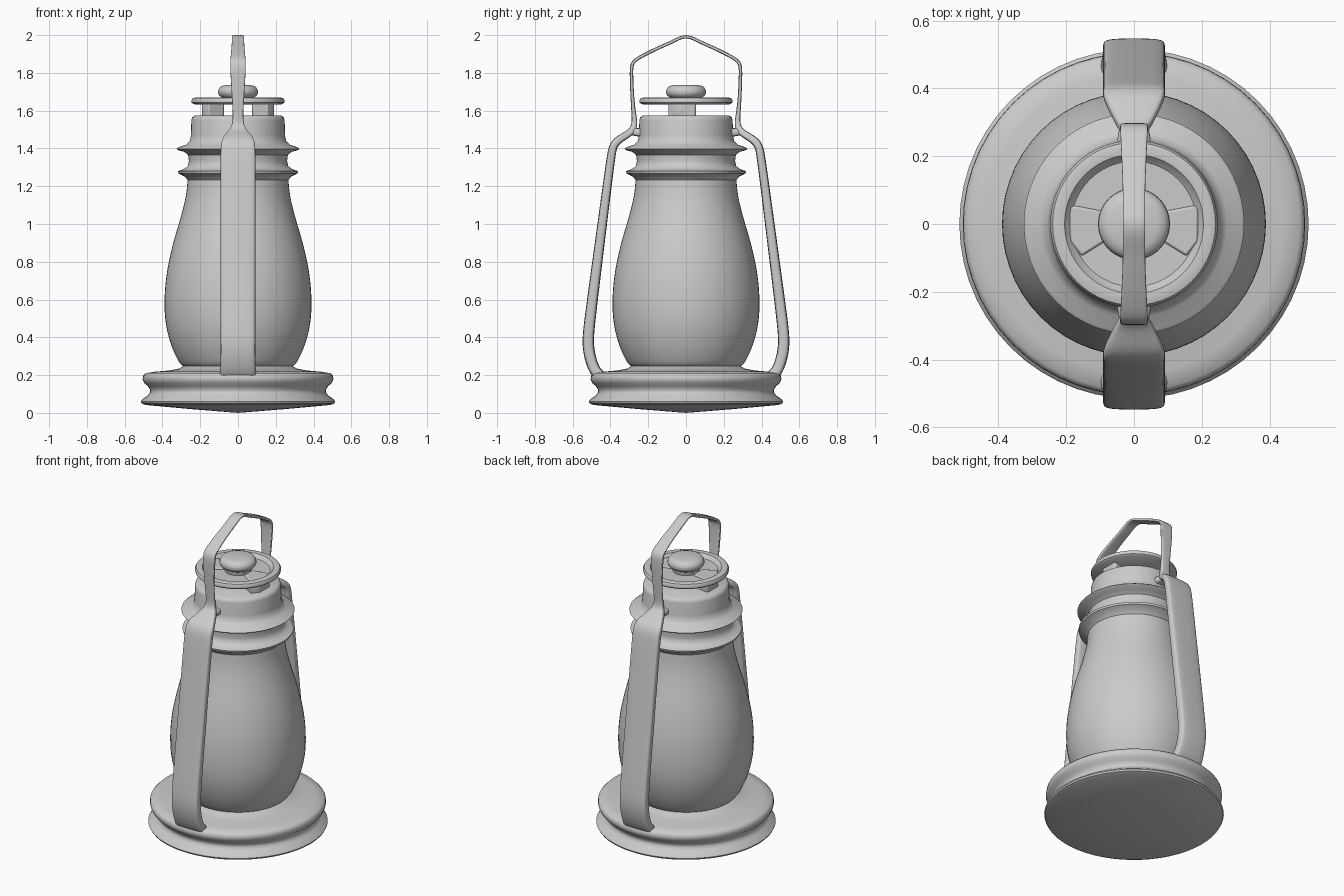
import bpy, bmesh, math
from mathutils import Vector


def finish(name, bm, angle=40):
    bmesh.ops.recalc_face_normals(bm, faces=bm.faces)
    me = bpy.data.meshes.new(name)
    bm.to_mesh(me)
    bm.free()
    ob = bpy.data.objects.new(name, me)
    bpy.context.collection.objects.link(ob)
    bpy.ops.object.select_all(action='DESELECT')
    ob.select_set(True)
    bpy.context.view_layer.objects.active = ob
    bpy.ops.object.shade_smooth_by_angle(angle=math.radians(angle))
    return ob


def smooth_curve(pts, n=4):
    # Catmull-Rom through the profile points
    p = [Vector(q) for q in pts]
    p = [2 * p[0] - p[1]] + p + [2 * p[-1] - p[-2]]
    out = []
    for a, b, c, d in zip(p, p[1:], p[2:], p[3:]):
        for i in range(n):
            t = i / n
            out.append(0.5 * (2 * b + (c - a) * t + (2 * a - 5 * b + 4 * c - d) * t * t
                              + (3 * b - a - 3 * c + d) * t ** 3))
    return out + [p[-2]]


def lathe(name, profile, steps=56, angle=40):
    bm = bmesh.new()
    vs = [bm.verts.new((r, 0, z)) for r, z in profile]
    es = [bm.edges.new(e) for e in zip(vs, vs[1:])]
    bmesh.ops.spin(bm, geom=vs + es, cent=(0, 0, 0), axis=(0, 0, 1),
                   angle=2 * math.pi, steps=steps)
    bmesh.ops.remove_doubles(bm, verts=bm.verts, dist=1e-5)
    return finish(name, bm, angle)


def ribbon(name, path):
    # path of (y, z, half width in x, thickness), swept with a chamfered section
    bm = bmesh.new()
    rings = []
    for i, (y, z, w, t) in enumerate(path):
        a, b = path[max(i - 1, 0)], path[min(i + 1, len(path) - 1)]
        tan = Vector((0, b[0] - a[0], b[1] - a[1])).normalized()
        nrm = Vector((0, -tan.z, tan.y))
        h = t / 2
        c = h * 0.4
        sec = [(w, h - c), (w - c, h), (c - w, h), (-w, h - c),
               (-w, c - h), (c - w, -h), (w - c, -h), (w, c - h)]
        rings.append([bm.verts.new(Vector((u, y, z)) + nrm * v) for u, v in sec])
    for r, s in zip(rings, rings[1:]):
        for k in range(8):
            bm.faces.new((r[k], r[(k + 1) % 8], s[(k + 1) % 8], s[k]))
    bm.faces.new(rings[0])
    bm.faces.new(rings[-1])
    ob = finish(name, bm, 60)
    ob.modifiers.new("round", 'SUBSURF').levels = 2
    ob.modifiers["round"].render_levels = 2
    return ob


# base with waisted rim and slightly conical underside
lathe("base", [(0, 0.0), (0.25, 0.02), (0.49, 0.042), (0.51, 0.05), (0.515, 0.06), (0.505, 0.073),
               (0.478, 0.092), (0.465, 0.108), (0.465, 0.122), (0.478, 0.142), (0.498, 0.16),
               (0.505, 0.178), (0.503, 0.197), (0.49, 0.21), (0.44, 0.218), (0.36, 0.225),
               (0.31, 0.235), (0.285, 0.25), (0, 0.25)])

# bulging glass globe
globe = smooth_curve([(0.285, 0.243), (0.312, 0.27), (0.35, 0.35), (0.378, 0.45), (0.389, 0.56),
                      (0.384, 0.68), (0.368, 0.79), (0.34, 0.91), (0.302, 1.04),
                      (0.276, 1.15), (0.265, 1.25)])
lathe("glass_globe", globe)

# collar with two flared flanges and the flat-topped chimney
lathe("collar", [(0, 1.22), (0.262, 1.225), (0.28, 1.25), (0.315, 1.268), (0.318, 1.28),
                 (0.285, 1.291), (0.265, 1.308), (0.26, 1.335), (0.264, 1.365), (0.285, 1.382),
                 (0.318, 1.391), (0.325, 1.398), (0.315, 1.406), (0.275, 1.42), (0.255, 1.44),
                 (0.249, 1.47), (0.247, 1.55), (0.242, 1.566), (0.23, 1.574), (0, 1.575)])

# dished cap plate and knob
lathe("cap_plate", [(0, 1.632), (0.235, 1.634), (0.245, 1.642), (0.247, 1.654), (0.24, 1.666),
                    (0.225, 1.67), (0.205, 1.668), (0.195, 1.655), (0.185, 1.646), (0, 1.644)])
lathe("cap_knob", [(0, 1.64), (0.075, 1.64), (0.08, 1.668), (0.098, 1.678), (0.106, 1.695),
                   (0.104, 1.712), (0.092, 1.728), (0.07, 1.735), (0, 1.737)])

# two wedge supports under the cap plate
for side, name in ((1, "cap_support_right"), (-1, "cap_support_left")):
    bm = bmesh.new()
    outline = [(0.075, -0.045), (0.155, -0.095), (0.19, -0.05), (0.19, 0.045), (0.18, 0.055), (0.075, 0.035)]
    face = bm.faces.new([bm.verts.new((side * x, y, 1.565)) for x, y in outline])
    ext = bmesh.ops.extrude_face_region(bm, geom=[face])
    for v in ext["geom"]:
        if isinstance(v, bmesh.types.BMVert):
            v.co.z = 1.654
    ob = finish(name, bm)
    bev = ob.modifiers.new("soft", 'BEVEL')
    bev.width, bev.segments = 0.008, 2

# one continuous frame: wide side straps narrowing into the carrying handle
half = [(0.44, 0.19, 0.10, 0.06), (0.472, 0.207, 0.098, 0.062), (0.495, 0.25, 0.092, 0.062),
        (0.515, 0.32, 0.092, 0.062), (0.519, 0.39, 0.092, 0.062), (0.511, 0.48, 0.092, 0.06),
        (0.45, 0.95, 0.092, 0.052), (0.397, 1.36, 0.092, 0.046), (0.387, 1.41, 0.092, 0.046),
        (0.365, 1.442, 0.088, 0.044), (0.32, 1.468, 0.066, 0.04), (0.285, 1.492, 0.048, 0.04),
        (0.269, 1.53, 0.028, 0.032), (0.279, 1.60, 0.028, 0.022), (0.286, 1.70, 0.034, 0.019),
        (0.29, 1.81, 0.041, 0.019), (0.286, 1.85, 0.041, 0.019), (0.262, 1.876, 0.04, 0.019),
        (0.14, 1.936, 0.034, 0.018), (0.085, 1.958, 0.033, 0.018), (0.035, 1.985, 0.033, 0.018)]
top = [(0, 1.994, 0.033, 0.018)]
ribbon("frame_and_handle", half + top + [(-y, z, w, t) for y, z, w, t in reversed(half)])

# lugs joining the frame to the chimney
for side, name in ((1, "lug_back"), (-1, "lug_front")):
    ribbon(name, [(side * 0.225, 1.485, 0.05, 0.05), (side * 0.25, 1.485, 0.05, 0.045),
                  (side * 0.275, 1.487, 0.045, 0.04), (side * 0.295, 1.488, 0.04, 0.035)])
